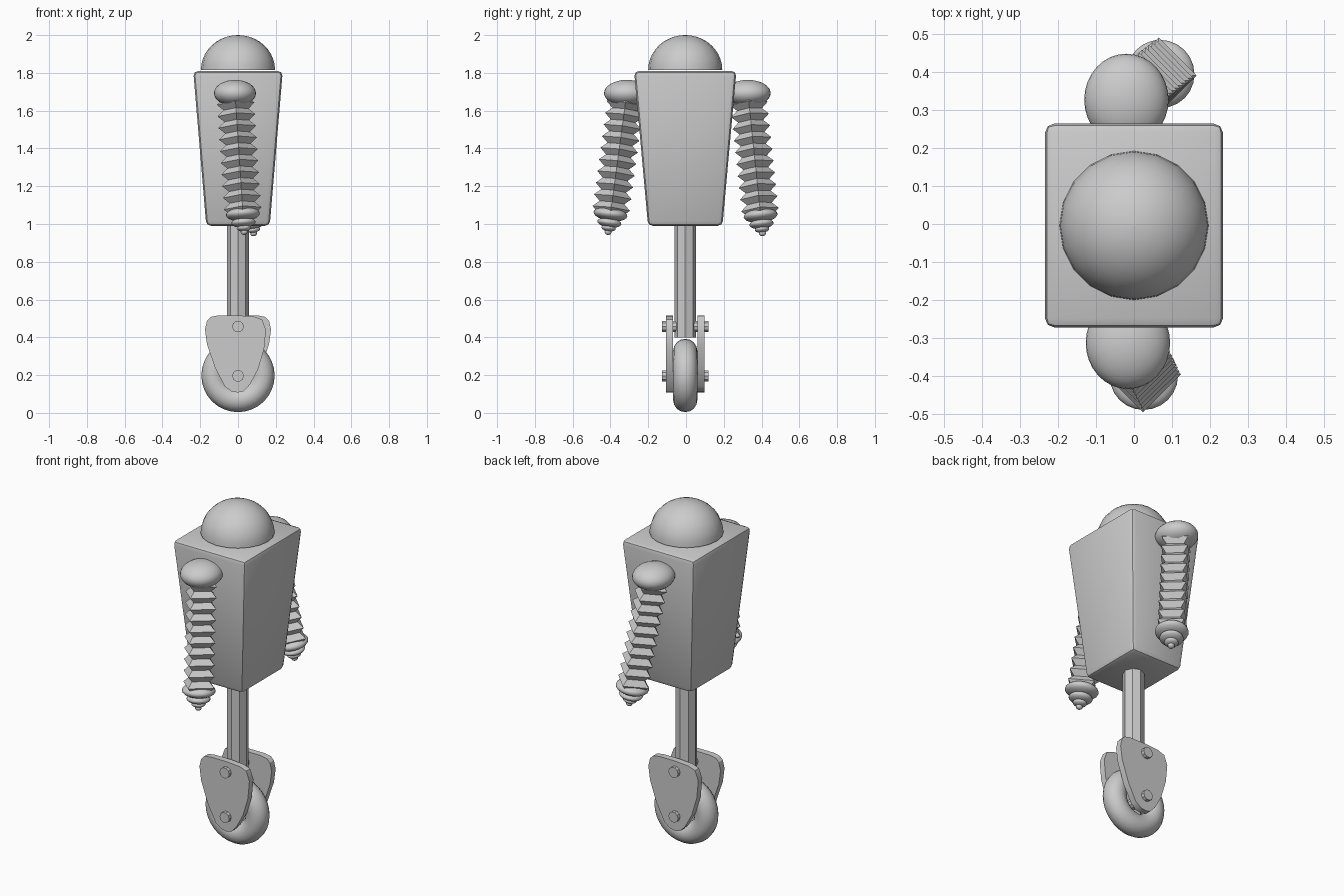
import bpy, bmesh, math
from mathutils import Vector, Matrix

cube = bpy.data.objects.get("Cube")
if cube:
    bpy.data.objects.remove(cube, do_unlink=True)

CY = -0.004  # depth of the body's centre line


def make(name, bm, smooth=None, matrix=None):
    """Turn a bmesh into a named object, optionally smooth shaded."""
    bmesh.ops.recalc_face_normals(bm, faces=bm.faces)
    if matrix:
        bm.transform(matrix)
    mesh = bpy.data.meshes.new(name)
    bm.to_mesh(mesh)
    bm.free()
    ob = bpy.data.objects.new(name, mesh)
    bpy.context.collection.objects.link(ob)
    if smooth:
        bpy.ops.object.select_all(action='DESELECT')
        ob.select_set(True)
        bpy.context.view_layer.objects.active = ob
        bpy.ops.object.shade_smooth_by_angle(angle=math.radians(smooth))
    return ob


def lathe(profile, sides, turn=0.0, closed=False):
    """Skin rings of (radius, height) points around z."""
    bm = bmesh.new()
    rings = []
    for r, z in profile:
        angles = [turn + math.tau * i / sides for i in range(sides)]
        rings.append([bm.verts.new((r * math.cos(a), r * math.sin(a), z)) for a in angles])
    pairs = list(zip(rings, rings[1:]))
    if closed:
        pairs.append((rings[-1], rings[0]))
    else:
        bm.faces.new(rings[0])
        bm.faces.new(rings[-1])
    for low, high in pairs:
        for i in range(sides):
            j = (i + 1) % sides
            bm.faces.new((low[i], low[j], high[j], high[i]))
    return bm


def ellipsoid(name, centre, size, matrix=None, segments=32, rings=16):
    bm = bmesh.new()
    bmesh.ops.create_uvsphere(bm, u_segments=segments, v_segments=rings, radius=1)
    bm.transform(Matrix.Translation(centre) @ Matrix.Diagonal((*size, 1)))
    return make(name, bm, 60, matrix)


# Tapered body with rounded edges
bm = lathe([(1, 0.99), (1, 1.81)], 4, math.pi / 4)
for v in bm.verts:
    hx, hy = (0.237, 0.271) if v.co.z > 1.5 else (0.168, 0.197)
    v.co.x = math.copysign(hx, v.co.x)
    v.co.y = math.copysign(hy, v.co.y) + CY
bmesh.ops.bevel(bm, geom=bm.edges[:], offset=0.026, offset_type='OFFSET',
                segments=2, profile=0.5, affect='EDGES')
make("body", bm, 30)

# Dome head
steps = 10
dome = [(0.196 * math.cos(a), 0.184 * math.sin(a))
        for a in (math.pi / 2 * i / steps for i in range(steps))]
dome.append((0.001, 0.184))
make("head_dome", lathe(dome, 20), 40, Matrix.Translation((0, CY, 1.816)))

# Octagonal leg post
make("leg_post", lathe([(0.058, 0.4), (0.058, 1.02)], 8), None,
     Matrix.Translation((0, CY, 0)))

# Wheel and bolts lie along the y axis
lay = Matrix.Rotation(math.pi / 2, 4, 'X')
tyre = [(0.13 + 0.064 * math.cos(a), 0.064 * math.sin(a))
        for a in (math.tau * i / 16 for i in range(16))]
make("wheel", lathe(tyre, 32, closed=True), 60,
     Matrix.Translation((0, CY, 0.198)) @ lay)
for name, z in (("upper_bolt", 0.457), ("wheel_axle", 0.196)):
    make(name, lathe([(0.031, -0.122), (0.031, 0.122)], 10), None,
         Matrix.Translation((0, CY, z)) @ lay)

# Side plates, the back one turned half a circle
outline = [(-0.106, 0.516), (0, 0.516), (0.085, 0.51), (0.127, 0.495), (0.148, 0.44),
           (0.138, 0.336), (0.106, 0.23), (0.063, 0.15), (0.03, 0.115), (0, 0.108),
           (-0.035, 0.114), (-0.07, 0.14), (-0.122, 0.24), (-0.164, 0.362),
           (-0.175, 0.442), (-0.164, 0.489), (-0.145, 0.508)]
for name, spin in (("front_plate", 0), ("back_plate", math.pi)):
    bm = bmesh.new()
    face = bm.faces.new([bm.verts.new((x, -0.102, z)) for x, z in outline])
    grown = bmesh.ops.extrude_face_region(bm, geom=[face])["geom"]
    bmesh.ops.translate(bm, vec=(0, 0.037, 0),
                        verts=[g for g in grown if isinstance(g, bmesh.types.BMVert)])
    make(name, bm, 30, Matrix.Translation((0, CY, 0)) @ Matrix.Rotation(spin, 4, 'Z'))


def arm(side, shoulder, cuff):
    """Shoulder ball, pleated square sleeve and stacked discs at the end."""
    shoulder, cuff = Vector(shoulder), Vector(cuff)
    ellipsoid(side + "_shoulder", shoulder, (0.111, 0.121, 0.07))
    axis = cuff - shoulder
    tilt = Vector((0, 0, -1)).rotation_difference(axis.normalized()).to_matrix().to_4x4()
    place = Matrix.Translation(shoulder) @ tilt
    length, pleats = axis.length, 10
    pitch = (length - 0.025) / pleats
    sleeve = [(0.1 if i % 2 else 0.066, -0.025 - pitch * i / 2) for i in range(2 * pleats + 1)]
    make(side + "_sleeve", lathe(sleeve, 4), None, place)
    discs = (("cuff", 0, 0.09, 0.036), ("wrist", 0.045, 0.064, 0.026),
             ("hand", 0.074, 0.038, 0.018), ("tip", 0.096, 0.018, 0.015))
    for part, drop, radius, half in discs:
        ellipsoid(side + "_" + part, (0, 0, -length - drop), (radius, radius, half), place, 24, 12)


arm("front_arm", (-0.016, -0.313, 1.693), (0.026, -0.4, 1.052))
arm("back_arm", (-0.02, 0.327, 1.693), (0.07, 0.395, 1.045))
